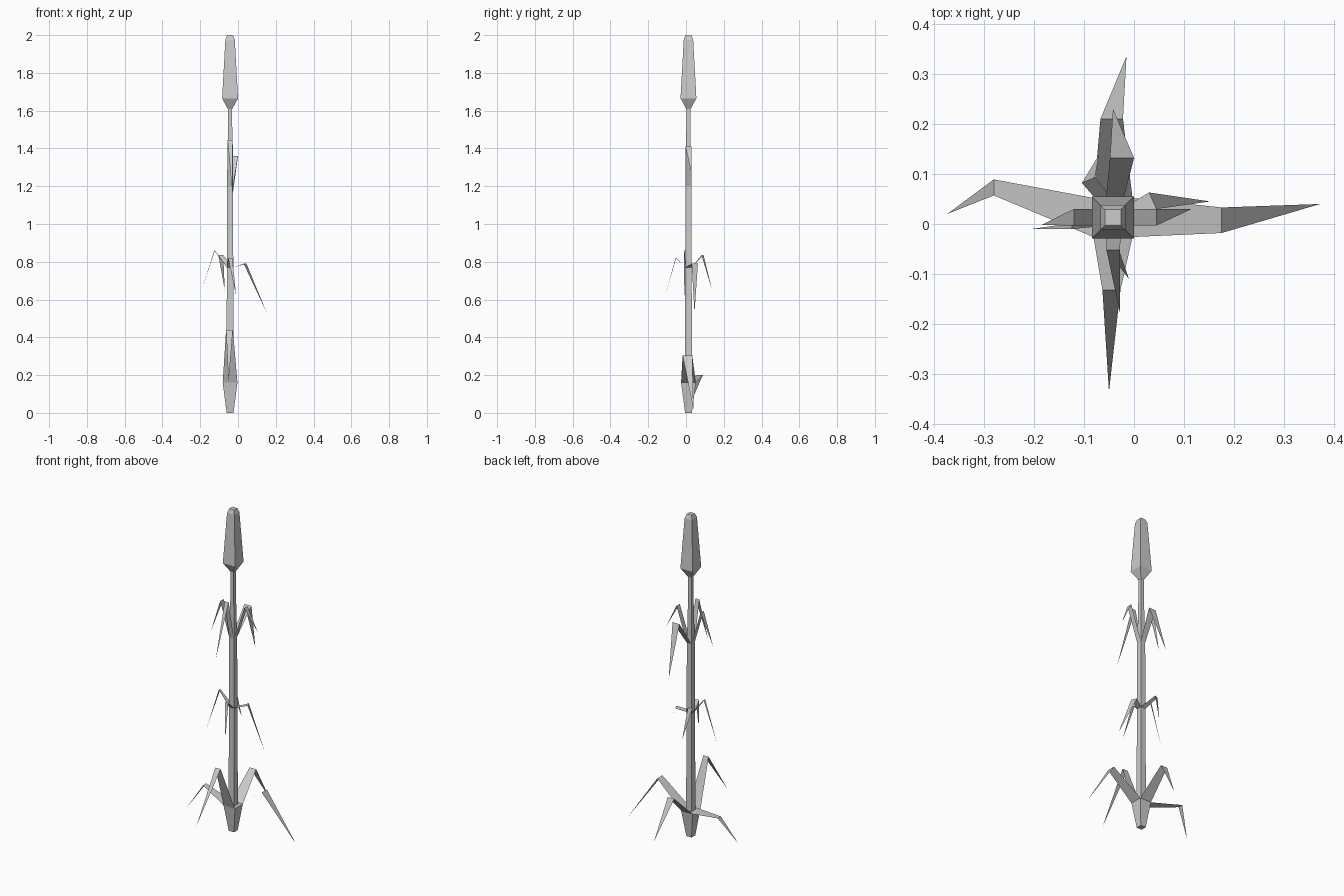
import bpy
from mathutils import Vector

if "Cube" in bpy.data.objects:
    bpy.data.objects.remove(bpy.data.objects["Cube"])

CX, CY = -0.042, 0.013          # stalk axis
DIRS = {"right": (1, 0), "back": (0, 1), "left": (-1, 0), "front": (0, -1)}


def make(name, verts, faces):
    mesh = bpy.data.meshes.new(name)
    mesh.from_pydata(verts, [], faces)
    ob = bpy.data.objects.new(name, mesh)
    bpy.context.collection.objects.link(ob)
    return ob


def square_loft(name, profile):
    """Four-sided column from (z, half width) rings, capped at both ends."""
    verts, faces = [], []
    for z, h in profile:
        verts += [(CX + sx * h, CY + sy * h, z)
                  for sx, sy in ((-1, -1), (1, -1), (1, 1), (-1, 1))]
    for r in range(len(profile) - 1):
        for i in range(4):
            j = (i + 1) % 4
            faces.append((r * 4 + i, r * 4 + j, r * 4 + 4 + j, r * 4 + 4 + i))
    n = len(verts)
    faces += [(3, 2, 1, 0), (n - 4, n - 3, n - 2, n - 1)]
    return make(name, verts, faces)


def leaf(name, side, z, half, elbow_a, elbow_b, elbow_z, tip):
    """Flat blade rising from one stalk side to an elbow, then drooping to a point."""
    d = Vector((*DIRS[side], 0))
    perp = Vector((-d.y, d.x, 0))
    c = Vector((CX, CY, z)) + d * half
    verts = [c - perp * half, c + perp * half,
             (*elbow_a, elbow_z), (*elbow_b, elbow_z), tip]
    return make(name, verts, [(0, 2, 3, 1), (2, 4, 3)])


# Stalk with flared root collar, and bud on top
square_loft("stalk", [(0, 0.018), (0.16, 0.039), (0.161, 0.019), (0.77, 0.017),
                      (1.2, 0.016), (1.42, 0.012), (1.63, 0.011)])
square_loft("bud", [(1.61, 0.012), (1.665, 0.042), (1.975, 0.025), (2.0, 0.016)])

# Leaf tiers: base height, base half width, then elbow corners, elbow height, tip
lower = {
    "right": ((0.175, -0.018), (0.175, 0.033), 0.305, (0.372, 0.04, 0.015)),
    "back": ((-0.022, 0.21), (-0.067, 0.21), 0.31, (-0.015, 0.335, 0.08)),
    "left": ((-0.28, 0.089), (-0.28, 0.057), 0.2, (-0.373, 0.02, 0.043)),
    "front": ((-0.063, -0.132), (-0.027, -0.132), 0.44, (-0.05, -0.335, 0.16)),
}
middle = {
    "right": ((0.045, 0.03), (0.03, 0.063), 0.79, (0.152, 0.045, 0.53)),
    "back": ((-0.078, 0.093), (-0.104, 0.082), 0.835, (-0.07, 0.138, 0.65)),
    "left": ((-0.122, 0.002), (-0.125, -0.01), 0.86, (-0.205, -0.01, 0.61)),
    "front": ((-0.052, -0.055), (-0.03, -0.052), 0.82, (-0.01, -0.11, 0.62)),
}
upper = {
    "right": ((0.045, -0.003), (0.045, 0.03), 1.41, (0.115, 0.03, 1.265)),
    "back": ((0.0, 0.132), (-0.048, 0.132), 1.36, (-0.042, 0.23, 1.055)),
    "left": ((-0.12, 0.03), (-0.12, -0.003), 1.41, (-0.185, -0.002, 1.207)),
    "front": ((-0.055, -0.052), (-0.028, -0.052), 1.445, (-0.028, -0.178, 1.14)),
}
for tier, z, half, leaves in (("lower", 0.16, 0.039, lower),
                              ("middle", 0.77, 0.017, middle),
                              ("upper", 1.2, 0.016, upper)):
    for side, shape in leaves.items():
        leaf(f"{tier}_{side}_leaf", side, z, half, *shape)
